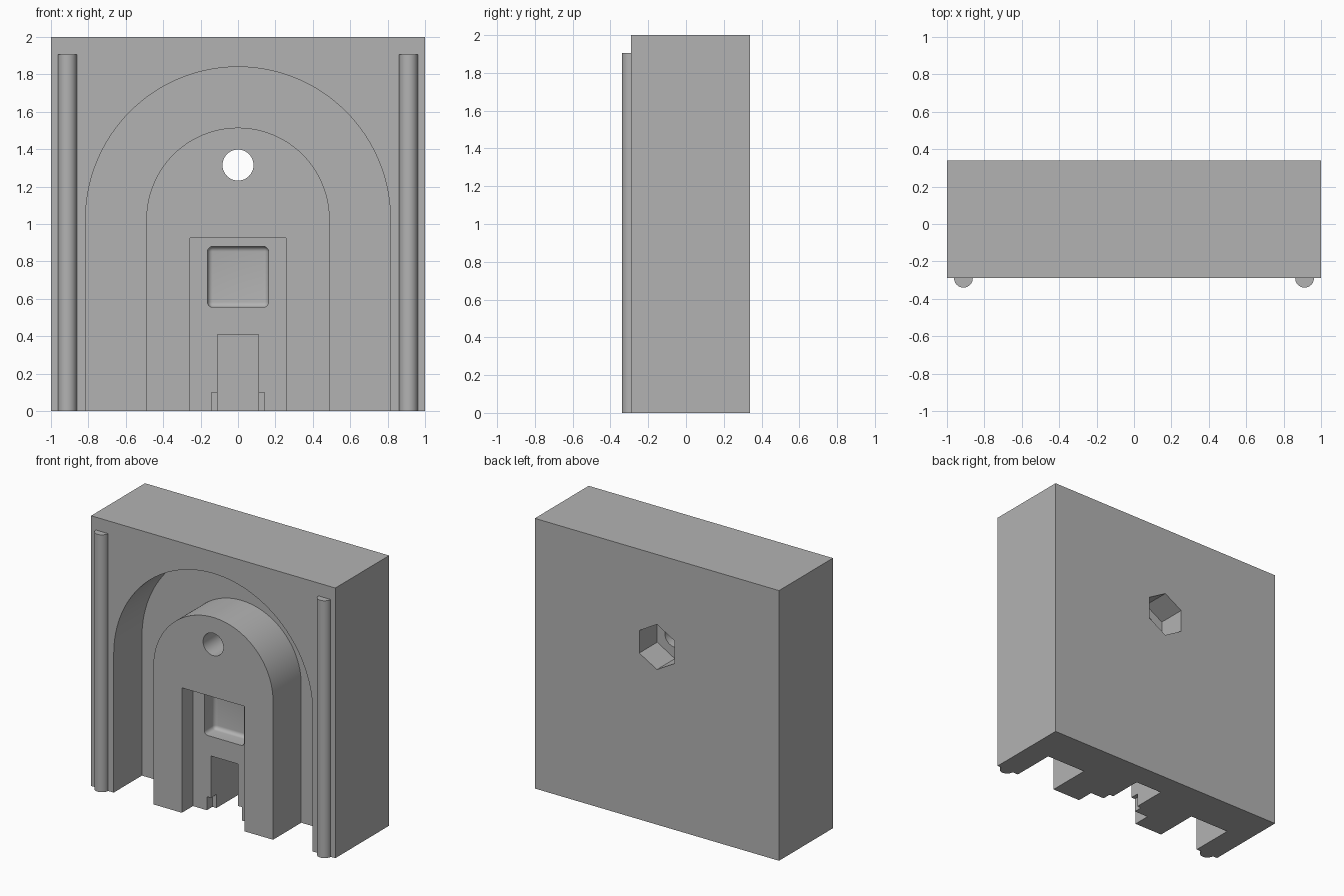
import bpy
import bmesh
from math import pi, sin, cos

if "Cube" in bpy.data.objects:
    bpy.data.objects.remove(bpy.data.objects["Cube"], do_unlink=True)

FRONT, BACK = -0.29, 0.34
RECESS = -0.16          # back of the doorway recess
HOLE_Z = 1.315

stone = bpy.data.materials.new("plain grey")
stone.use_nodes = True
grey = (0.45, 0.45, 0.45, 1)
stone.diffuse_color = grey
stone.node_tree.nodes["Principled BSDF"].inputs["Base Color"].default_value = grey


def arc(cx, cz, r, start, end, steps):
    return [(cx + r * cos(start + (end - start) * i / steps),
             cz + r * sin(start + (end - start) * i / steps)) for i in range(steps + 1)]


def rect(x, z0, z1):
    return [(-x, z0), (x, z0), (x, z1), (-x, z1)]


def arch(r, spring=1.025, base=-0.1):
    return [(-r, base), (r, base)] + arc(0, spring, r, 0, pi, 64)


def prism(name, profile, a, b, upright=False, bevel=0):
    """Extrude a profile along y (or along z when upright) from a to b."""
    bm = bmesh.new()
    place = (lambda p, d: (p[0], p[1], d)) if upright else (lambda p, d: (p[0], d, p[1]))
    rings = [[bm.verts.new(place(p, d)) for p in profile] for d in (a, b)]
    bm.faces.new(rings[0])
    bm.faces.new(rings[1][::-1])
    n = len(profile)
    for i in range(n):
        j = (i + 1) % n
        bm.faces.new((rings[0][i], rings[1][i], rings[1][j], rings[0][j]))
    bmesh.ops.recalc_face_normals(bm, faces=bm.faces)
    if bevel:
        bmesh.ops.bevel(bm, geom=bm.edges[:], offset=bevel, segments=6,
                        profile=0.5, affect='EDGES')
    mesh = bpy.data.meshes.new(name)
    bm.to_mesh(mesh)
    bm.free()
    mesh.materials.append(stone)
    obj = bpy.data.objects.new(name, mesh)
    bpy.context.collection.objects.link(obj)
    return obj


def activate(obj):
    bpy.ops.object.select_all(action='DESELECT')
    obj.select_set(True)
    bpy.context.view_layer.objects.active = obj


def cut(target, cutter):
    activate(target)
    mod = target.modifiers.new("cut", 'BOOLEAN')
    mod.operation = 'DIFFERENCE'
    mod.solver = 'EXACT'
    mod.object = cutter
    bpy.ops.object.modifier_apply(modifier=mod.name)
    bpy.data.objects.remove(cutter, do_unlink=True)


def smooth(obj):
    activate(obj)
    bpy.ops.object.shade_smooth_by_angle(angle=pi / 6)


# Main block
block = prism("wall_block", rect(1, 0, 2), FRONT, BACK)

# Arched groove: outer arch minus the inner arch that stays standing
groove = prism("groove_cutter", arch(0.815), -0.5, 0.04)
cut(groove, prism("inner_arch", arch(0.49, base=-0.2), -0.6, 0.2))
cut(block, groove)

# Doorway: shallow recess, low step notch, deep opening
cut(block, prism("recess_cutter", rect(0.257, -0.1, 0.925), -0.5, RECESS))
cut(block, prism("notch_cutter", rect(0.143, -0.1, 0.1), -0.25, RECESS + 0.065))
cut(block, prism("opening_cutter", rect(0.11, -0.1, 0.41), -0.25, 0.16))

# Soft-edged square window niche
cut(block, prism("niche_cutter", rect(0.163, 0.555, 0.88), -0.25, -0.04, bevel=0.028))

# Round through hole with a hexagonal pocket behind it
cut(block, prism("hole_cutter", arc(0, HOLE_Z, 0.083, 0, 2 * pi, 48)[:-1], -0.5, 0.5))
cut(block, prism("hex_cutter", arc(0, HOLE_Z, 0.167, pi / 6, pi / 6 + 2 * pi, 6)[:-1], 0.13, 0.5))
smooth(block)

# Half-round columns on the front
for side, name in ((-1, "right_column"), (1, "left_column")):
    smooth(prism(name, arc(side * 0.912, FRONT, 0.05, pi, 2 * pi, 24), 0, 1.905, upright=True))
